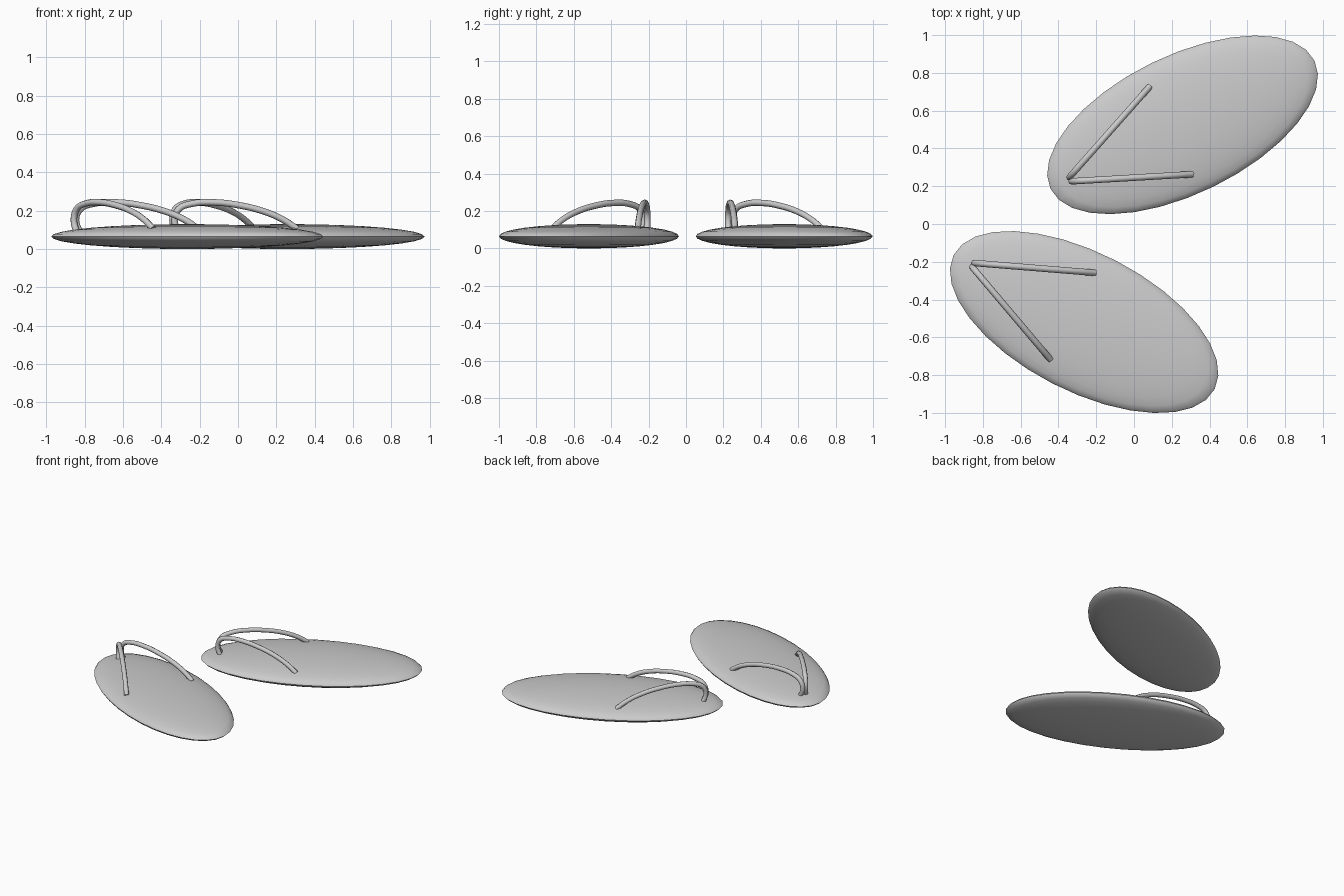
import bpy
import bmesh
import math
from mathutils import Matrix, Vector

if "Cube" in bpy.data.objects:
    bpy.data.objects.remove(bpy.data.objects["Cube"])

HALF_LEN, HALF_WID, HALF_THICK = 0.777, 0.366, 0.065
TUBE = 0.017

grey = bpy.data.materials.new("light grey")
grey.diffuse_color = (0.6, 0.6, 0.6, 1)
grey.use_nodes = True
grey.node_tree.nodes["Principled BSDF"].inputs["Base Color"].default_value = grey.diffuse_color


def finish(obj, frame, angle):
    obj.matrix_world = frame
    bpy.ops.object.select_all(action='DESELECT')
    obj.select_set(True)
    bpy.context.view_layer.objects.active = obj
    bpy.ops.object.shade_smooth_by_angle(angle=math.radians(angle))


def make_sole(name, frame):
    # flattened ellipsoid resting on the ground
    mesh = bpy.data.meshes.new(name)
    bm = bmesh.new()
    bmesh.ops.create_uvsphere(bm, u_segments=32, v_segments=16, radius=1)
    bmesh.ops.scale(bm, vec=(HALF_LEN, HALF_WID, HALF_THICK), verts=bm.verts)
    bmesh.ops.translate(bm, vec=(0, 0, HALF_THICK), verts=bm.verts)
    bm.to_mesh(mesh)
    bm.free()
    mesh.materials.append(grey)
    obj = bpy.data.objects.new(name, mesh)
    bpy.context.collection.objects.link(obj)
    finish(obj, frame, 40)


# strap side profile: fraction of the way from toe to side, height
PROFILE = [(0.035, 0.085), (0.0, 0.15), (0.035, 0.208), (0.14, 0.236),
           (0.33, 0.243), (0.52, 0.229), (0.72, 0.198), (0.88, 0.155), (1.0, 0.105)]


def make_strap(name, frame, side):
    # round strap arching from the toe post to one side of the sole
    toe, end = Vector((-0.66, 0.012 * side)), Vector((-0.068, 0.258 * side))
    cu = bpy.data.curves.new(name + "_path", 'CURVE')
    cu.dimensions = '3D'
    cu.bevel_depth = TUBE
    cu.bevel_resolution = 2
    cu.use_fill_caps = True
    cu.resolution_u = 4
    sp = cu.splines.new('BEZIER')
    sp.bezier_points.add(len(PROFILE) - 1)
    for bp, (t, z) in zip(sp.bezier_points, PROFILE):
        p = toe.lerp(end, t)
        bp.co = (p.x, p.y, z)
        bp.handle_left_type = bp.handle_right_type = 'AUTO'
    path = bpy.data.objects.new(name + "_path", cu)
    bpy.context.collection.objects.link(path)
    bpy.context.view_layer.update()
    deps = bpy.context.evaluated_depsgraph_get()
    mesh = bpy.data.meshes.new_from_object(path.evaluated_get(deps))
    bpy.data.objects.remove(path)
    mesh.materials.clear()
    mesh.materials.append(grey)
    obj = bpy.data.objects.new(name, mesh)
    bpy.context.collection.objects.link(obj)
    finish(obj, frame, 60)


# the two sandals: label, centre, turn in degrees
for label, x, y, turn in (("right", 0.257, 0.525, 25.9), ("left", -0.264, -0.519, -27.2)):
    frame = Matrix.Translation((x, y, 0)) @ Matrix.Rotation(math.radians(turn), 4, 'Z')
    make_sole(label + "_sole", frame)
    make_strap(label + "_strap_a", frame, 1)
    make_strap(label + "_strap_b", frame, -1)
